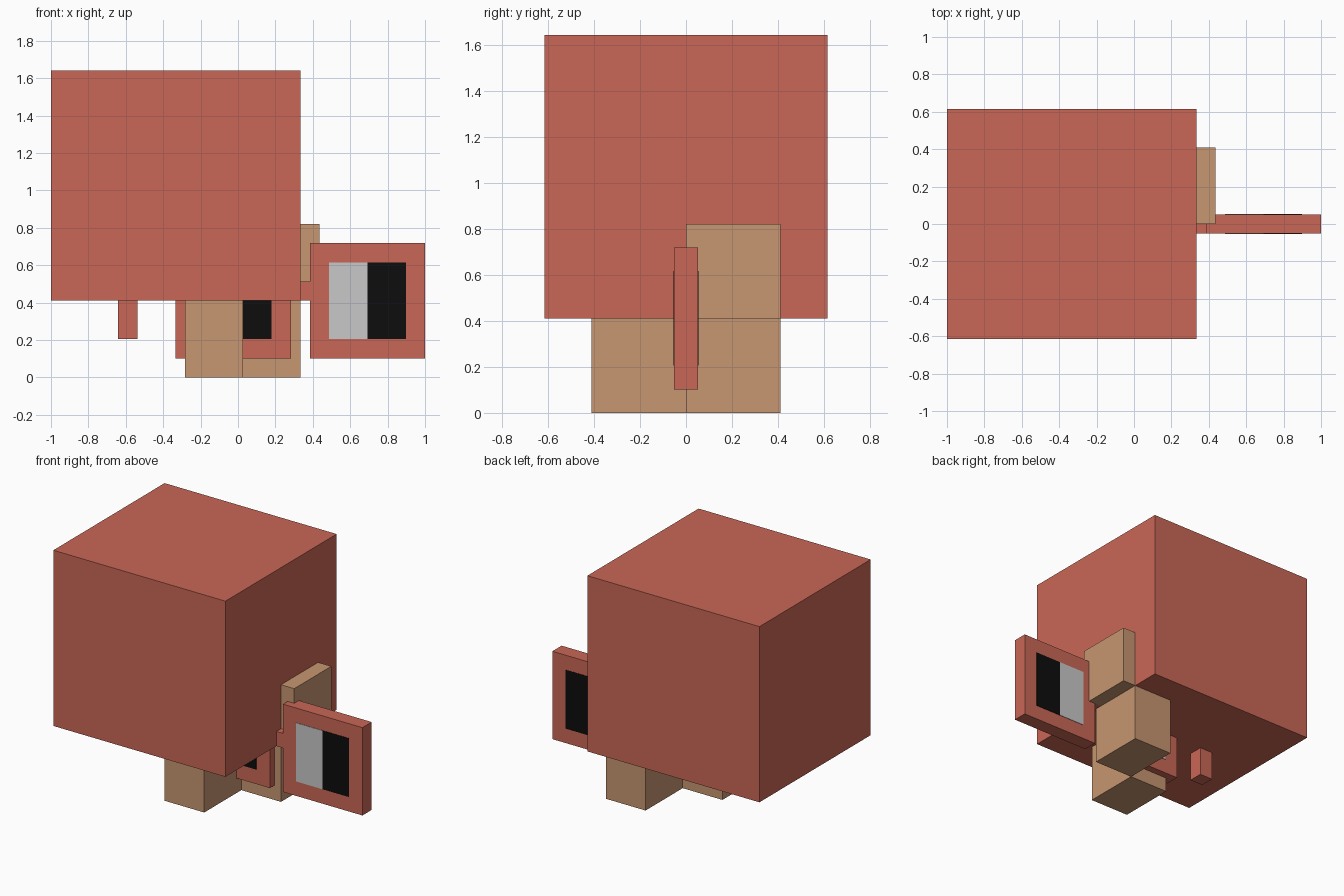
import bpy

if "Cube" in bpy.data.objects:
    bpy.data.objects.remove(bpy.data.objects["Cube"])

U = 2 / 19.5  # one grid unit of the blocky model


def make_material(name, rgb):
    m = bpy.data.materials.new(name)
    m.diffuse_color = (*rgb, 1)
    m.use_nodes = True
    m.node_tree.nodes["Principled BSDF"].inputs["Base Color"].default_value = m.diffuse_color
    return m


RED = make_material("brick red", (0.584, 0.136, 0.093))
TAN = make_material("tan", (0.571, 0.305, 0.165))
GREY = make_material("light grey", (0.578, 0.578, 0.578))
BLACK = make_material("black", (0.004, 0.004, 0.004))


def box(name, lo, hi, mat):
    """Box between two corners, given in grid units."""
    size = [(b - a) * U for a, b in zip(lo, hi)]
    centre = [(a + b) / 2 * U for a, b in zip(lo, hi)]
    bpy.ops.mesh.primitive_cube_add(size=1, location=centre)
    ob = bpy.context.object
    ob.name = name
    ob.scale = size
    bpy.ops.object.transform_apply(location=False, rotation=False, scale=True)
    ob.data.materials.append(mat)
    return ob


# Big block body
box("body", (-9.75, -6, 4), (3.25, 6, 16), RED)

# Two staggered feet and the hand poking out of the body
box("front_foot", (-2.75, -4, 0), (0.25, 0, 4), TAN)
box("back_foot", (0.25, 0, 0), (3.25, 4, 4), TAN)
box("hand", (1.25, 0, 4), (4.25, 4, 8), TAN)

# Neck stub and small tail post
box("neck", (2.75, -0.5, 4), (3.75, 0.5, 5), RED)
box("tail_post", (-6.25, -0.5, 2), (-5.25, 0.5, 4), RED)

# Square plates with a two-tone painted panel on both sides
T = 0.03  # paint thickness in grid units
for label, x in (("outer", 3.75), ("inner", -3.25)):
    box(label + "_plate", (x, -0.5, 1), (x + 6, 0.5, 7), RED)
    for side, y in (("front", -0.5 - T), ("back", 0.5)):
        for tone, dx, mat in (("grey", 1, GREY), ("black", 3, BLACK)):
            box(f"{label}_{side}_{tone}_panel",
                (x + dx, y, 2), (x + dx + 2, y + T, 6), mat)
